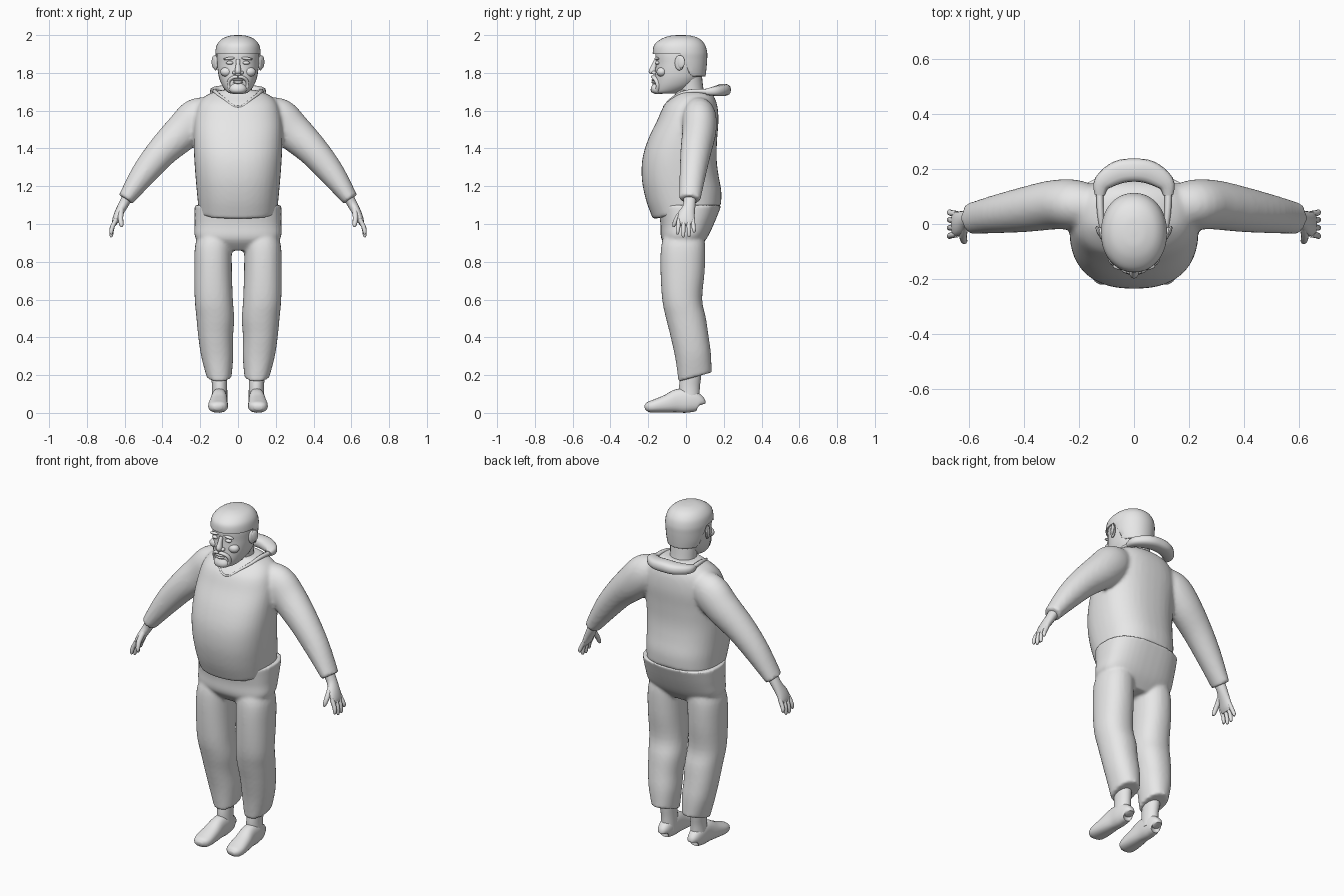
import bpy, bmesh, math
from mathutils import Vector, Matrix

grey = bpy.data.materials.new("plain_grey")
grey.diffuse_color = (0.8, 0.8, 0.8, 1)


def spline(rows, k):
    """Catmull-Rom interpolation of ring parameters."""
    out = []
    for i in range(len(rows) - 1):
        p0, p1 = rows[max(i - 1, 0)], rows[i]
        p2, p3 = rows[i + 1], rows[min(i + 2, len(rows) - 1)]
        for j in range(k):
            t = j / k
            out.append([b + 0.5 * t * (c - a + t * (2*a - 5*b + 4*c - d + t * (3*(b - c) + d - a)))
                        for a, b, c, d in zip(p0, p1, p2, p3)])
    return out + [list(rows[-1])]


def tube(bm, rows, n=24, p=2.0, k=4, ref=None, tilt=(0, 0), side=1):
    """Loft of rings (x, y, z, a, b): level rings, or rings square to the path if ref is given."""
    rings = spline(rows, k)
    pts = [Vector(r[:3]) for r in rings]
    loops = []
    for i, r in enumerate(rings):
        u, v = Vector((1, 0, 0)), Vector((0, 1, 0))
        if ref:
            t = (pts[min(i + 1, len(pts) - 1)] - pts[max(i - 1, 0)]).normalized()
            v = Vector(ref)
            v = (v - t * v.dot(t)).normalized()
            u = t.cross(v)
        f = i / (len(rings) - 1)
        slope = tilt[0] * max(0, 1 - 3 * f) + tilt[1] * max(0, 3 * f - 2)
        loop = []
        for j in range(n):
            w = 2 * math.pi * j / n
            c, s = math.cos(w), math.sin(w)
            c, s = math.copysign(abs(c) ** (2 / p), c), math.copysign(abs(s) ** (2 / p), s)
            co = pts[i] + u * r[3] * c + v * r[4] * s
            co.z += slope * (co.y - pts[i].y)
            co.x *= side
            loop.append(bm.verts.new(co))
        loops.append(loop)
    for a, b in zip(loops, loops[1:]):
        for j in range(n):
            bm.faces.new((a[j], a[(j + 1) % n], b[(j + 1) % n], b[j]))
    bm.faces.new(loops[0][::-1])
    bm.faces.new(loops[-1])


def ball(bm, loc, size, rot=0.0, axis='X'):
    m = Matrix.Translation(loc) @ Matrix.Rotation(rot, 4, axis) @ Matrix.Diagonal((*size, 1))
    bmesh.ops.create_uvsphere(bm, u_segments=16, v_segments=10, radius=1, matrix=m)


def level(z, a, front, back):
    return (0, (front + back) / 2, z, a, (back - front) / 2)


def finish(bm, name, voxel=0, angle=50):
    bmesh.ops.recalc_face_normals(bm, faces=bm.faces)
    me = bpy.data.meshes.new(name)
    bm.to_mesh(me)
    bm.free()
    ob = bpy.data.objects.new(name, me)
    bpy.context.collection.objects.link(ob)
    me.materials.append(grey)
    bpy.ops.object.select_all(action='DESELECT')
    ob.select_set(True)
    bpy.context.view_layer.objects.active = ob
    if voxel:
        # blend overlapping pieces into one cloth surface
        m = ob.modifiers.new("blend", 'REMESH')
        m.mode, m.voxel_size, m.use_smooth_shade = 'VOXEL', voxel, True
        m = ob.modifiers.new("relax", 'SMOOTH')
        m.factor, m.iterations = 0.5, 5
        me.polygons.foreach_set("use_smooth", [True] * len(me.polygons))
    else:
        bpy.ops.object.shade_smooth_by_angle(angle=math.radians(angle))
    return ob


# sweater: torso with both sleeves
bm = bmesh.new()
tube(bm, [level(*r) for r in (
    (1.06, .207, -.175, .185), (1.15, .216, -.212, .187), (1.25, .225, -.234, .172),
    (1.35, .232, -.23, .162), (1.45, .235, -.2, .165), (1.55, .232, -.152, .172),
    (1.63, .212, -.115, .165), (1.68, .17, -.065, .145), (1.71, .095, -.04, .115))],
    n=40, p=2.4, tilt=(.19, 0))
for s in (1, -1):
    tube(bm, [(.13, .06, 1.61, .07, .07), (.21, .07, 1.565, .105, .09), (.29, .07, 1.49, .1, .09),
              (.40, .052, 1.385, .083, .082), (.50, .036, 1.265, .068, .07),
              (.595, .02, 1.13, .043, .057)], ref=(0, 1, 0), side=s)
finish(bm, "sweater", voxel=.011)

# trousers: hips with both legs
bm = bmesh.new()
tube(bm, [level(*r) for r in (
    (1.10, .23, -.15, .188), (1.0, .23, -.135, .148), (.92, .222, -.13, .108),
    (.86, .13, -.08, .06))], n=40, p=2.6)
for s in (1, -1):
    tube(bm, [(.115, -.01, .96, .09, .1), (.13, -.015, .88, .098, .117), (.132, -.018, .75, .1, .117),
              (.128, -.02, .6, .101, .106), (.12, 0, .5, .1, .106), (.118, .02, .4, .092, .1),
              (.11, .038, .3, .085, .094), (.1, .048, .19, .066, .088)],
         n=28, p=2.2, tilt=(0, .28), side=s)
finish(bm, "trousers", voxel=.009)

for s, word in ((1, "left"), (-1, "right")):
    # ankle and foot
    bm = bmesh.new()
    tube(bm, [(.098, .02, .05, .042, .052), (.097, .018, .13, .04, .055),
              (.1, .025, .2, .043, .056), (.105, .03, .32, .05, .06)], side=s)
    tube(bm, [(.098, .078, .042, .022, .02), (.098, .07, .05, .043, .033), (.099, .02, .063, .062, .042),
              (.1, -.04, .064, .063, .043), (.103, -.1, .049, .048, .049), (.106, -.165, .036, .035, .052),
              (.107, -.2, .031, .027, .042), (.106, -.217, .028, .012, .02)],
         p=2.4, ref=(1, 0, 0), side=s)
    finish(bm, word + "_foot")
    # hand with fingers and thumb
    bm = bmesh.new()
    tube(bm, [(.58, .02, 1.15, .028, .035), (.608, .018, 1.10, .026, .032), (.635, .004, 1.05, .022, .043),
              (.65, 0, 1.015, .017, .046), (.656, 0, .995, .01, .04)], n=16, ref=(0, 1, 0), side=s)
    for y, tip in ((-.037, .945), (-.012, .93), (.013, .932), (.036, .955)):
        tube(bm, [(.645, y, 1.025, .012, .012), (.665, y * 1.1, .985, .012, .011),
                  (.671, y * 1.2, tip + .012, .01, .01), (.67, y * 1.2, tip, .005, .005)],
             n=10, k=2, ref=(0, 1, 0), side=s)
    tube(bm, [(.618, -.005, 1.08, .016, .018), (.622, -.045, 1.035, .014, .014),
              (.618, -.062, 1.0, .012, .011), (.615, -.066, .985, .006, .006)],
         n=10, k=2, ref=(0, 1, 0), side=s)
    finish(bm, word + "_hand")
    # ear
    bm = bmesh.new()
    ball(bm, (s * .119, -.035, 1.853), (.011, .026, .04), -s * .3, 'Z')
    ball(bm, (s * .128, -.028, 1.858), (.008, .023, .034), -s * .4, 'Z')
    finish(bm, word + "_ear")
    # eye, brow ridge and cheek
    bm = bmesh.new()
    ball(bm, (s * .043, -.151, 1.853), (.02, .014, .01))
    ball(bm, (s * .045, -.154, 1.876), (.032, .013, .008), s * .12, 'Y')
    ball(bm, (s * .06, -.128, 1.805), (.034, .028, .026))
    finish(bm, word + "_eye_and_brow")

# neck
bm = bmesh.new()
tube(bm, [(0, .03, 1.64, .085, .085), (0, .025, 1.70, .075, .07), (0, .015, 1.78, .08, .07)])
finish(bm, "neck")

# head
skull = [(1.69, .035, -.155, -.06), (1.70, .058, -.166, -.02), (1.73, .082, -.168, .04),
         (1.77, .099, -.166, .078), (1.81, .107, -.163, .092), (1.85, .111, -.16, .098),
         (1.90, .112, -.162, .1), (1.945, .102, -.15, .088), (1.975, .075, -.115, .058),
         (1.988, .03, -.06, .01)]
bm = bmesh.new()
tube(bm, [level(*r) for r in skull], n=32, p=2.15)
finish(bm, "head")

# hair cap, trimmed along a hairline that drops behind the ears
bm = bmesh.new()
tube(bm, [level(*r) for r in (
    (1.77, .1, -.15, .102), (1.82, .112, -.16, .108), (1.87, .118, -.172, .112),
    (1.91, .12, -.176, .112), (1.95, .111, -.167, .1), (1.98, .085, -.13, .072),
    (1.996, .045, -.085, .03), (2.0, .01, -.04, -.015))], n=40, p=2.1, k=6)
for v in bm.verts:
    f = min(1, max(0, (v.co.y + .03) / .06))
    v.co.z = max(v.co.z, 1.9 - .118 * f * f * (3 - 2 * f))
bmesh.ops.remove_doubles(bm, verts=bm.verts, dist=.0004)
finish(bm, "hair")

# nose
bm = bmesh.new()
tube(bm, [(0, -.155, 1.872, .011, .012), (0, -.168, 1.84, .012, .016), (0, -.178, 1.81, .017, .02),
          (0, -.174, 1.793, .015, .016)], n=14)
for s in (1, -1):
    ball(bm, (s * .018, -.168, 1.801), (.012, .014, .01))
finish(bm, "nose")

# lips
bm = bmesh.new()
ball(bm, (0, -.168, 1.762), (.03, .014, .007))
ball(bm, (0, -.168, 1.75), (.026, .015, .008))
finish(bm, "lips")

# moustache and goatee
bm = bmesh.new()
for s in (1, -1):
    tube(bm, [(0, -.174, 1.779, .008, .012), (.028, -.168, 1.775, .009, .012),
              (.047, -.155, 1.757, .009, .012), (.049, -.148, 1.73, .009, .012),
              (.038, -.152, 1.708, .009, .012)], n=10, ref=(0, 1, 0), side=s)
tube(bm, [(0, -.155, 1.742, .03, .02), (0, -.155, 1.72, .046, .031), (0, -.153, 1.70, .042, .031),
          (0, -.145, 1.688, .026, .02)], n=20)
finish(bm, "beard")

# hood folded behind the neck
bm = bmesh.new()
tube(bm, [(-.125, .105, 1.70, .018, .016), (-.115, .15, 1.703, .032, .025), (-.06, .187, 1.707, .042, .03),
          (0, .196, 1.71, .042, .032), (.06, .187, 1.707, .042, .03), (.115, .15, 1.703, .032, .025),
          (.125, .105, 1.70, .018, .016)], n=16, p=2.6, ref=(0, 0, 1))
finish(bm, "hood")

# collar edge running to a point on the chest
bm = bmesh.new()
for s in (1, -1):
    tube(bm, [(.125, .12, 1.70, .013, .013), (.122, .04, 1.703, .012, .012), (.11, -.03, 1.69, .009, .009),
              (.07, -.08, 1.66, .007, .007), (.03, -.11, 1.628, .006, .006), (0, -.117, 1.62, .006, .006)],
         n=8, ref=(0, 0, 1), side=s)
finish(bm, "collar")
